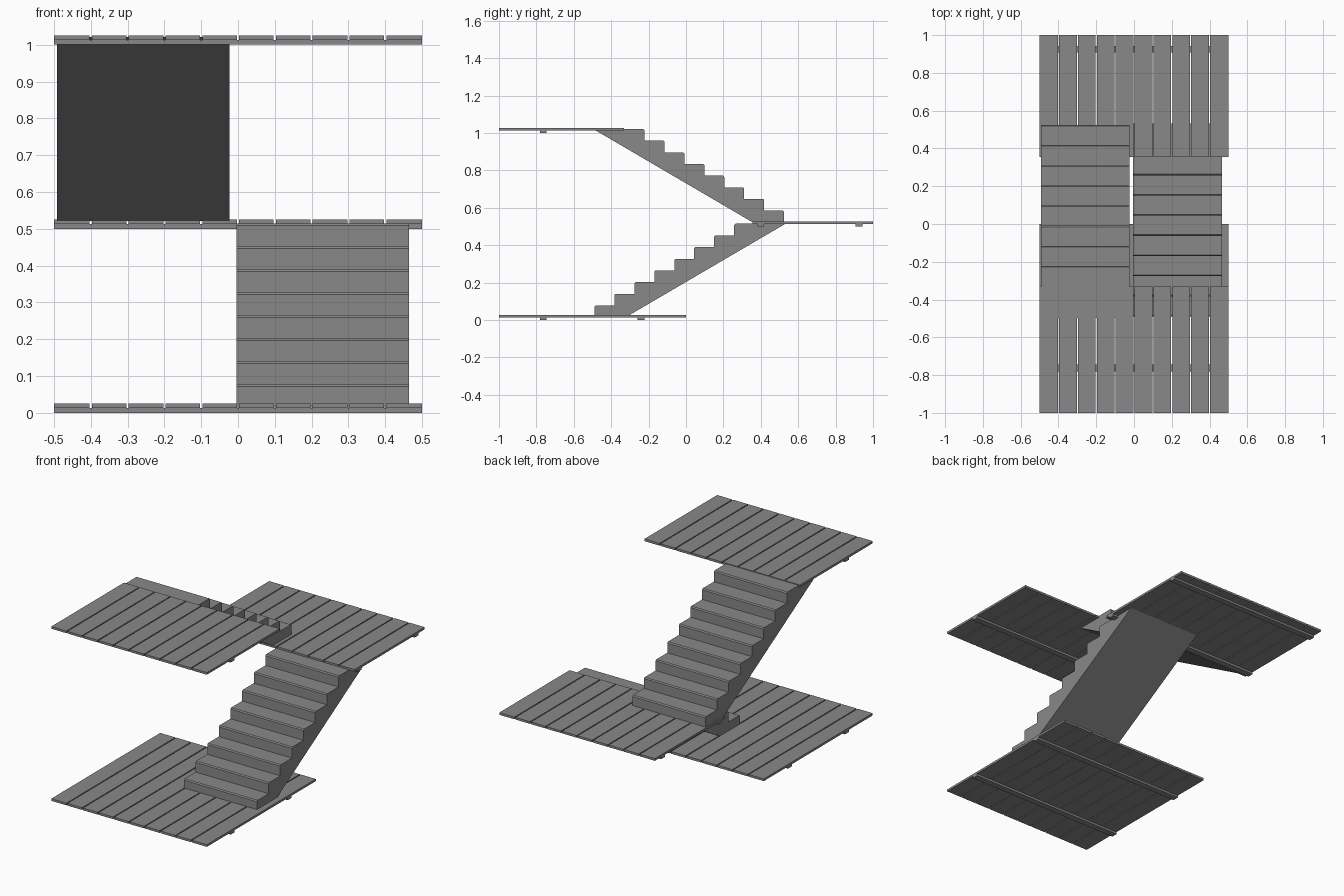
import bpy
import bmesh
from mathutils import Matrix, Vector

cube = bpy.data.objects.get("Cube")
if cube:
    bpy.data.objects.remove(cube, do_unlink=True)

# One grey finish for everything
GREY = (0.25, 0.25, 0.25, 1.0)
grey = bpy.data.materials.new("weathered grey")
grey.use_nodes = True
grey.diffuse_color = GREY
grey.node_tree.nodes["Principled BSDF"].inputs["Base Color"].default_value = GREY

PLANKS, PITCH, GAP = 10, 0.1, 0.006
LAYER = 0.0127          # thickness of planks and of battens
STEPS, RUN, RISE = 8, 0.1068, 0.0625
NOSE = 0.006            # chamfer on each tread edge


def finish(name, bm):
    bmesh.ops.recalc_face_normals(bm, faces=bm.faces)
    mesh = bpy.data.meshes.new(name)
    bm.to_mesh(mesh)
    bm.free()
    mesh.materials.append(grey)
    obj = bpy.data.objects.new(name, mesh)
    bpy.context.collection.objects.link(obj)
    return obj


def add_box(bm, low, high):
    low, high = Vector(low), Vector(high)
    matrix = Matrix.Translation((low + high) / 2) @ Matrix.Diagonal((*(high - low), 1))
    bmesh.ops.create_cube(bm, size=1, matrix=matrix)


def platform(name, y0, y1, z, battens):
    # Row of planks with open gaps
    bm = bmesh.new()
    for i in range(PLANKS):
        x = -0.5 + i * PITCH
        left = x if i == 0 else x + GAP / 2
        right = x + PITCH - (0 if i == PLANKS - 1 else GAP / 2)
        add_box(bm, (left, y0, z + LAYER), (right, y1, z + 2 * LAYER))
    finish(name + "_planks", bm)
    # Cross battens underneath
    bm = bmesh.new()
    for y in battens:
        add_box(bm, (-0.5, y - 0.018, z), (0.5, y + 0.018, z + LAYER))
    finish(name + "_battens", bm)


def flight(name, x0, x1, y_start, direction, z):
    # Stepped side profile as (distance along, height), with chamfered nosings
    profile = [(0, z)]
    for i in range(STEPS):
        top = z + (i + 1) * RISE
        profile += [(i * RUN, top - NOSE), (i * RUN + NOSE, top)]
        if i < STEPS - 1:
            profile.append(((i + 1) * RUN, top))
    overlap = 0.168     # the slab runs on beneath the landing
    profile += [(STEPS * RUN + overlap, z + STEPS * RISE), (overlap, z)]

    bm = bmesh.new()
    side = bm.faces.new([bm.verts.new((x0, y_start + direction * d, h)) for d, h in profile])
    extruded = bmesh.ops.extrude_face_region(bm, geom=[side], use_keep_orig=True)
    verts = [g for g in extruded["geom"] if isinstance(g, bmesh.types.BMVert)]
    bmesh.ops.translate(bm, verts=verts, vec=(x1 - x0, 0, 0))
    finish(name, bm)


platform("lower_landing", -1.0, 0.0, 0.0, (-0.763, -0.24))
platform("middle_landing", 0.355, 1.0, 0.5, (0.4, 0.925))
platform("upper_landing", -1.0, -0.332, 1.0, (-0.763,))
flight("lower_stairs", -0.004, 0.465, -0.49, 1, 0.0145)
flight("upper_stairs", -0.492, -0.023, 0.525, -1, 0.5215)
